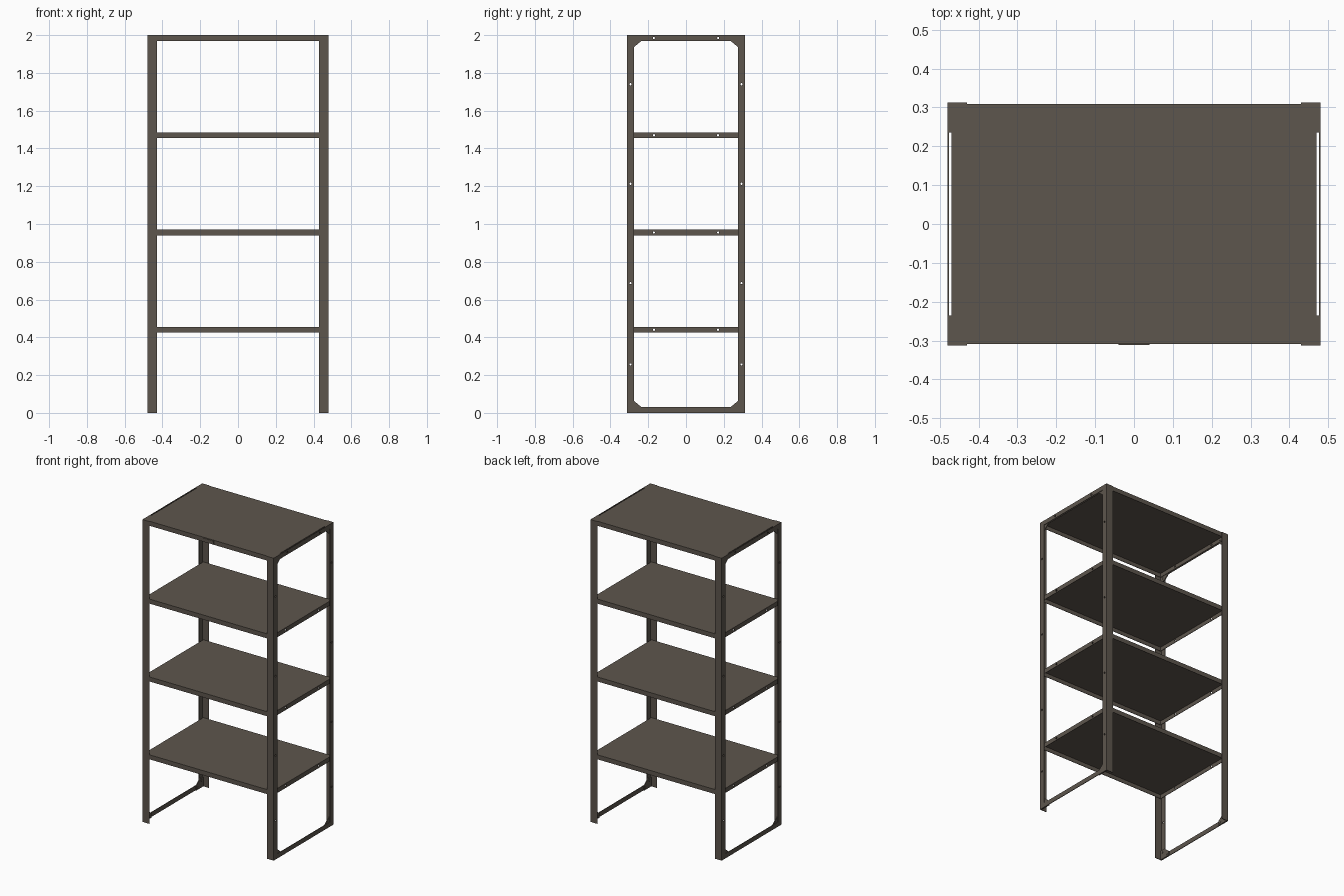
import bpy, bmesh
from math import pi
from mathutils import Matrix, Vector

default = bpy.data.objects.get("Cube")
if default:
    bpy.data.objects.remove(default, do_unlink=True)

WIDTH, DEPTH, HEIGHT = 0.48, 0.313, 2.0   # half width, half depth, full height
SHEET = 0.004                             # sheet metal thickness
SHELF_X, SHELF_Y, LIP = 0.47, DEPTH - SHEET, 0.03
SHELF_TOPS = (0.455, 0.97, 1.485, HEIGHT)
POST_HOLES = (0.257, 0.687, 1.213, 1.74)

COLOUR = (0.11, 0.092, 0.074, 1)
paint = bpy.data.materials.new("grey_brown_paint")
paint.use_nodes = True
paint.diffuse_color = COLOUR
shader = paint.node_tree.nodes["Principled BSDF"]
shader.inputs["Base Color"].default_value = COLOUR
shader.inputs["Roughness"].default_value = 0.6


def finish(name, bm):
    bmesh.ops.recalc_face_normals(bm, faces=bm.faces)
    mesh = bpy.data.meshes.new(name)
    bm.to_mesh(mesh)
    bm.free()
    mesh.materials.append(paint)
    obj = bpy.data.objects.new(name, mesh)
    bpy.context.collection.objects.link(obj)
    return obj


def prism(name, points, travel):
    """Extrude a flat polygon along a vector."""
    bm = bmesh.new()
    face = bm.faces.new([bm.verts.new(p) for p in points])
    grown = bmesh.ops.extrude_face_region(bm, geom=[face], use_keep_orig=True)
    moved = [v for v in grown["geom"] if isinstance(v, bmesh.types.BMVert)]
    bmesh.ops.translate(bm, verts=moved, vec=Vector(travel))
    return finish(name, bm)


def mirror(obj, x=True, y=True):
    mod = obj.modifiers.new("mirror", "MIRROR")
    mod.use_axis = (x, y, False)
    mod.use_clip = False
    mod.use_mirror_merge = False


def rods(name, centres, radius, x0, x1, sides=12):
    """Cylinders along x at the given (y, z) centres."""
    bm = bmesh.new()
    for y, z in centres:
        place = Matrix.Translation(((x0 + x1) / 2, y, z)) @ Matrix.Rotation(pi / 2, 4, "Y")
        bmesh.ops.create_cone(bm, cap_ends=True, segments=sides, radius1=radius,
                              radius2=radius, depth=x1 - x0, matrix=place)
    return finish(name, bm)


# Hidden drill for the bolt holes through both sides
centres = [(s * 0.17, top - LIP / 2) for top in SHELF_TOPS for s in (-1, 1)]
centres += [(s * 0.294, z) for z in POST_HOLES for s in (-1, 1)]
drill = rods("hole_drill", centres, 0.006, -0.6, 0.6)
drill.hide_render = True
drill.hide_viewport = True
drill.display_type = "WIRE"


def drilled(obj):
    mod = obj.modifiers.new("holes", "BOOLEAN")
    mod.operation = "DIFFERENCE"
    mod.solver = "EXACT"
    mod.object = drill


# Angle-section corner posts
corner = [(WIDTH, DEPTH), (0.43, DEPTH), (0.43, DEPTH - SHEET),
          (WIDTH - SHEET, DEPTH - SHEET), (WIDTH - SHEET, 0.275), (WIDTH, 0.275)]
posts = prism("corner_posts", [(x, y, 0) for x, y in corner], (0, 0, HEIGHT))
mirror(posts)
drilled(posts)

# Side rails joining the posts at floor and top
for name, low in (("bottom_rails", 0), ("top_rails", HEIGHT - LIP)):
    rail = prism(name, [(WIDTH - SHEET, y, z) for y, z in (
        (-0.275, low), (0.275, low), (0.275, low + LIP), (-0.275, low + LIP))],
        (SHEET, 0, 0))
    mirror(rail, y=False)
    drilled(rail)

# Gusset plates with their bolts, inside each corner of the side frames
gusset = [(SHELF_Y, 0), (0.235, 0), (0.235, 0.03), (0.275, 0.063), (SHELF_Y, 0.063)]
for name, flip in (("bottom", False), ("top", True)):
    def level(z):
        return HEIGHT - z if flip else z
    plate = prism(name + "_gussets", [(SHELF_X, y, level(z)) for y, z in gusset],
                  (WIDTH - SHEET - SHELF_X, 0, 0))
    mirror(plate)
    bolts = rods(name + "_gusset_bolts", [(0.25, level(0.015)), (0.292, level(0.045))],
                 0.007, SHELF_X - 0.003, SHELF_X + 0.003, 6)
    mirror(bolts)

# Folded-edge shelves, open underneath
for number, top in enumerate(SHELF_TOPS, 1):
    bm = bmesh.new()
    bmesh.ops.create_cube(bm, size=1, matrix=Matrix.Translation((0, 0, top - LIP / 2))
                          @ Matrix.Diagonal((2 * SHELF_X, 2 * SHELF_Y, LIP, 1)))
    under = min(bm.faces, key=lambda f: f.calc_center_median().z)
    bmesh.ops.inset_region(bm, faces=[under], thickness=SHEET)
    hollow = bmesh.ops.extrude_discrete_faces(bm, faces=[under])["faces"][0]
    bmesh.ops.translate(bm, verts=hollow.verts, vec=(0, 0, LIP - SHEET))
    drilled(finish(f"shelf_{number}", bm))

# Small blank plate on the front edge of the top shelf
prism("front_plate", [(x, -SHELF_Y, z) for x, z in (
    (-0.04, 1.975), (0.04, 1.975), (0.04, 1.995), (-0.04, 1.995))], (0, -0.003, 0))
